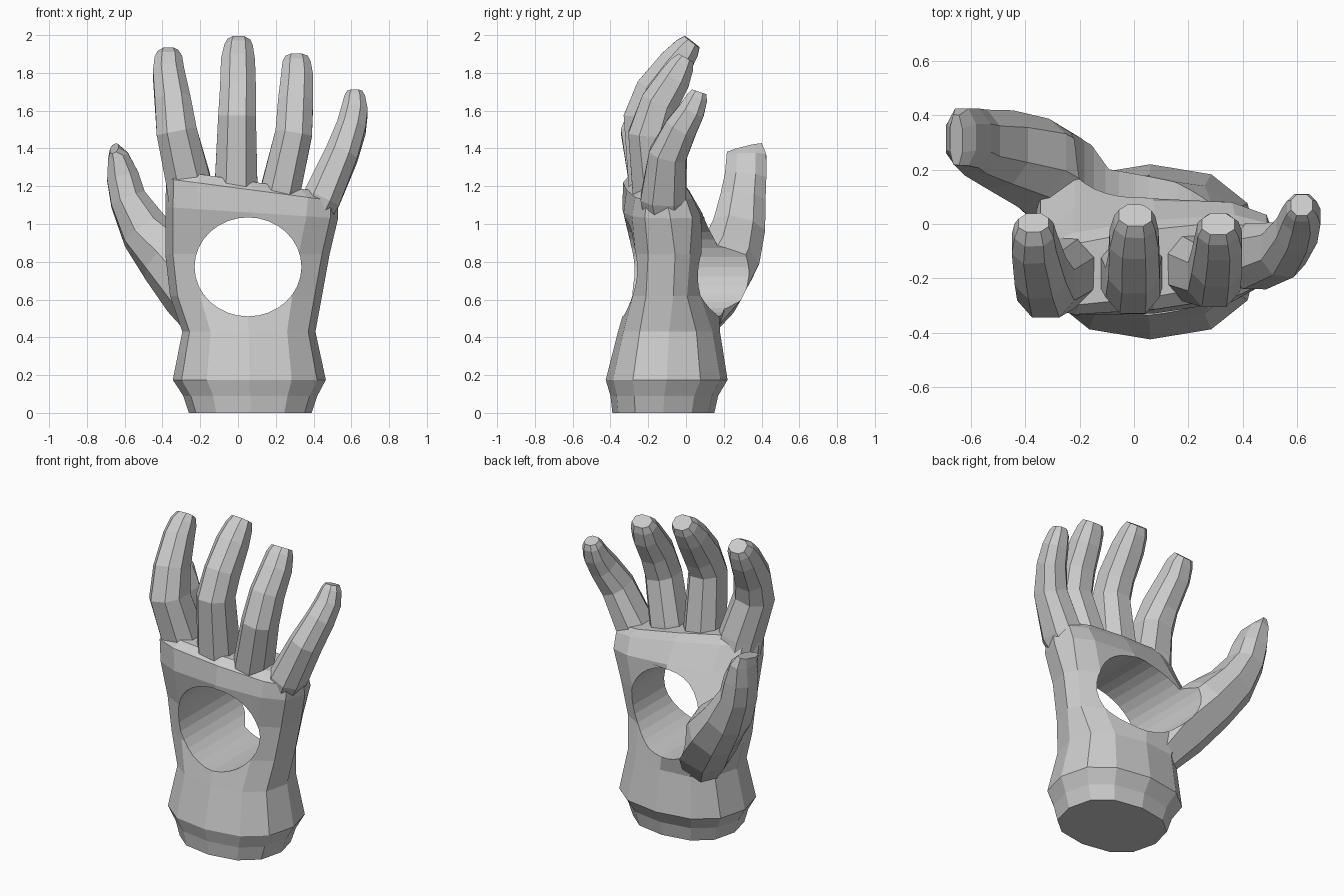
import bpy, bmesh, math
from mathutils import Vector

grey = bpy.data.materials.new("light grey")
grey.diffuse_color = (0.6, 0.6, 0.6, 1)


def power(v, p):
    return math.copysign(abs(v) ** p, v)


def loft(name, rings):
    """Closed solid skinned over rings of equal point count."""
    bm = bmesh.new()
    rows = [[bm.verts.new(p) for p in ring] for ring in rings]
    n = len(rows[0])
    for a, b in zip(rows, rows[1:]):
        for i in range(n):
            j = (i + 1) % n
            bm.faces.new((a[i], a[j], b[j], b[i]))
    bm.faces.new(rows[0][::-1])
    bm.faces.new(rows[-1])
    bmesh.ops.recalc_face_normals(bm, faces=bm.faces)
    mesh = bpy.data.meshes.new(name)
    bm.to_mesh(mesh)
    bm.free()
    mesh.materials.append(grey)
    ob = bpy.data.objects.new(name, mesh)
    bpy.context.collection.objects.link(ob)
    return ob


def digit(name, joints):
    """Eight-sided finger along a path of (x, y, z, width, depth)."""
    pts = [Vector(j[:3]) for j in joints]
    rings = []
    for k, (x, y, z, w, d) in enumerate(joints):
        t = (pts[min(k + 1, len(pts) - 1)] - pts[max(k - 1, 0)]).normalized()
        side = Vector((1, 0, 0))
        side = (side - t * side.dot(t)).normalized()
        out = t.cross(side)
        ring = []
        for i in range(8):
            a = math.radians(22.5 + 45 * i)
            ring.append(pts[k] + side * power(math.cos(a), 0.85) * w / 1.87
                        + out * power(math.sin(a), 0.85) * d / 1.87)
        rings.append(ring)
    return loft(name, rings)


# palm and wrist: z, x min, x max, y front, y back,
# tilt of y, tilt of z, swell of the back toward the thumb, squareness
sections = [
    (0.00, -0.26, 0.39, -0.39, 0.15, 0.00, 0.00, 0.00, 0.85),
    (0.09, -0.29, 0.42, -0.40, 0.17, 0.00, 0.00, 0.00, 0.85),
    (0.175, -0.345, 0.465, -0.425, 0.22, 0.00, 0.00, 0.00, 0.85),
    (0.43, -0.295, 0.41, -0.36, 0.18, 0.00, 0.00, 0.02, 0.80),
    (0.62, -0.36, 0.445, -0.305, 0.17, 0.00, 0.00, 0.13, 0.72),
    (0.84, -0.385, 0.485, -0.295, 0.16, 0.01, 0.00, 0.11, 0.68),
    (1.06, -0.385, 0.53, -0.33, 0.085, 0.04, -0.03, 0.02, 0.66),
    (1.18, -0.38, 0.53, -0.315, 0.015, 0.05, -0.06, 0.00, 0.62),
    (1.225, -0.35, 0.48, -0.27, -0.02, 0.06, -0.06, 0.00, 0.66),
]
rings = []
for z, x0, x1, y0, y1, ty, tz, swell, sq in sections:
    ring = []
    for i in range(12):
        a = math.radians(30 * i)
        u, v = power(math.cos(a), sq), power(math.sin(a), sq)
        y = (y0 + y1) / 2 + v * (y1 - y0) / 2 + ty * u
        y -= swell * u * max(v, 0)
        ring.append(((x0 + x1) / 2 + u * (x1 - x0) / 2, y, z + tz * u))
    rings.append(ring)
palm = loft("palm", rings)

# four fingers, curling toward the palm side
digit("index_finger", [
    (-0.245, -0.165, 1.12, 0.24, 0.25), (-0.265, -0.18, 1.24, 0.235, 0.25),
    (-0.325, -0.225, 1.49, 0.215, 0.24), (-0.345, -0.175, 1.64, 0.19, 0.22),
    (-0.368, -0.07, 1.80, 0.165, 0.18), (-0.368, -0.025, 1.87, 0.145, 0.14),
    (-0.37, 0.005, 1.905, 0.11, 0.09)])
digit("middle_finger", [
    (-0.01, -0.17, 1.12, 0.225, 0.25), (-0.01, -0.18, 1.22, 0.225, 0.25),
    (-0.005, -0.215, 1.57, 0.20, 0.23), (0.0, -0.16, 1.70, 0.19, 0.22),
    (0.0, -0.055, 1.85, 0.18, 0.18), (0.003, 0.005, 1.93, 0.15, 0.14),
    (0.005, 0.032, 1.965, 0.12, 0.10)])
digit("ring_finger", [
    (0.205, -0.155, 1.09, 0.21, 0.24), (0.23, -0.165, 1.20, 0.21, 0.24),
    (0.295, -0.195, 1.48, 0.195, 0.22), (0.305, -0.14, 1.64, 0.185, 0.20),
    (0.313, -0.06, 1.77, 0.17, 0.17), (0.31, -0.02, 1.845, 0.15, 0.13),
    (0.31, 0.0, 1.88, 0.12, 0.09)])
digit("little_finger", [
    (0.38, -0.105, 1.02, 0.18, 0.22), (0.445, -0.12, 1.14, 0.20, 0.24),
    (0.55, -0.095, 1.37, 0.175, 0.20), (0.60, -0.025, 1.51, 0.155, 0.17),
    (0.617, 0.03, 1.60, 0.14, 0.14), (0.618, 0.06, 1.67, 0.11, 0.11),
    (0.618, 0.07, 1.70, 0.08, 0.08)])

# thumb with its broad base, merged into the palm
thumb = digit("thumb", [
    (-0.13, 0.02, 0.46, 0.24, 0.24), (-0.225, 0.125, 0.65, 0.34, 0.34),
    (-0.37, 0.225, 0.82, 0.30, 0.32), (-0.495, 0.275, 0.965, 0.25, 0.28),
    (-0.582, 0.30, 1.13, 0.19, 0.24), (-0.61, 0.315, 1.25, 0.17, 0.22),
    (-0.635, 0.32, 1.36, 0.11, 0.21), (-0.655, 0.31, 1.40, 0.05, 0.19)])

# round tunnel through the middle of the hand
cutter = loft("hole_cutter", [
    [(0.053 + 0.283 * math.cos(math.tau * i / 32), y,
      0.773 + 0.262 * math.sin(math.tau * i / 32)) for i in range(32)]
    for y in (-0.8, 0.8)])

for helper, operation in ((thumb, 'UNION'), (cutter, 'DIFFERENCE')):
    helper.hide_render = True
    helper.hide_viewport = True
    mod = palm.modifiers.new(helper.name, 'BOOLEAN')
    mod.operation = operation
    mod.solver = 'EXACT'
    mod.object = helper
